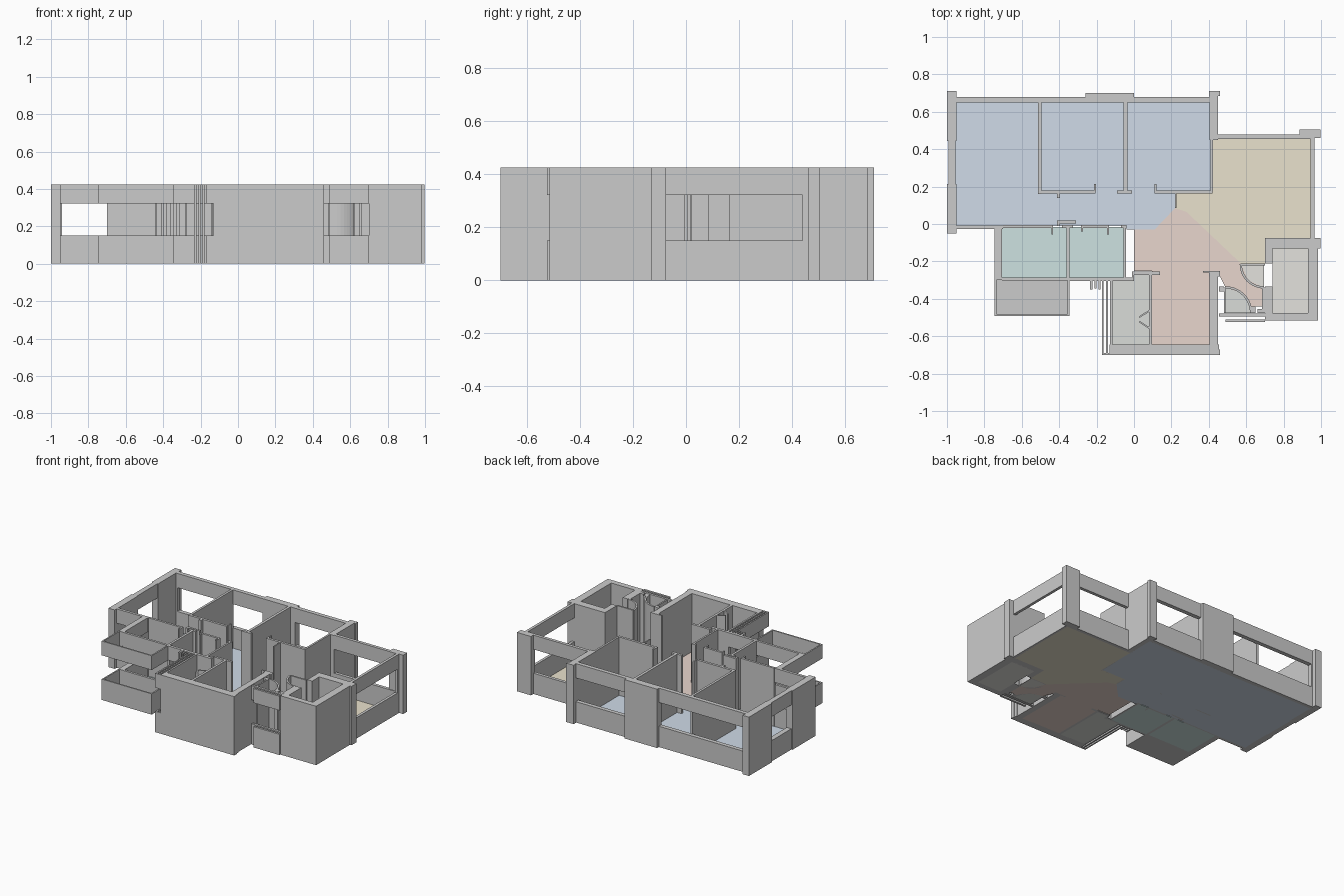
import bpy, bmesh, math

H, SILL, HEAD = 0.425, 0.15, 0.322
FULL = [(0, H)]
OPEN = [(0, SILL), (HEAD, H)]          # wall with a window band left out


def finish(name, bm, color=None):
    bmesh.ops.recalc_face_normals(bm, faces=bm.faces)
    me = bpy.data.meshes.new(name)
    bm.to_mesh(me)
    bm.free()
    ob = bpy.data.objects.new(name, me)
    bpy.context.collection.objects.link(ob)
    if color:
        mat = bpy.data.materials.new(name + "_colour")
        mat.diffuse_color = (*color, 1)
        me.materials.append(mat)
    return ob


def prism(bm, pts, z0, z1):
    low = bm.faces.new([bm.verts.new((x, y, z0)) for x, y in pts])
    ext = bmesh.ops.extrude_face_region(bm, geom=[low], use_keep_orig=True)
    for v in ext["geom"]:
        if isinstance(v, bmesh.types.BMVert):
            v.co.z = z1


def walls(name, rects, bands=FULL):
    bm = bmesh.new()
    for x0, x1, y0, y1 in rects:
        for z0, z1 in bands:
            prism(bm, [(x0, y0), (x1, y0), (x1, y1), (x0, y1)], z0, z1)
    return finish(name, bm)


def floor(name, pts, color, z1=0.004):
    bm = bmesh.new()
    prism(bm, pts, 0, z1)
    return finish(name, bm, color)


def rect(x0, x1, y0, y1):
    return [(x0, y0), (x1, y0), (x1, y1), (x0, y1)]


def arc(cx, cy, r, a0, a1, n=10):
    return [(cx + r * math.cos(math.radians(a0 + (a1 - a0) * i / n)),
             cy + r * math.sin(math.radians(a0 + (a1 - a0) * i / n))) for i in range(n + 1)]


def curved_wall(name, cx, cy, r, a0, a1, t=0.012):
    bm = bmesh.new()
    prism(bm, arc(cx, cy, r, a0, a1) + arc(cx, cy, r - t, a1, a0), 0, H)
    return finish(name, bm)


# Coloured floors
floor("bedroom_floor", [(-.955, -.01), (-.955, .655), (.415, .655), (.415, .17), (.22, .17),
                        (.22, .085), (.11, -.03), (-.04, -.03), (-.04, -.01)], (.63, .71, .81))
floor("living_floor", [(.22, .17), (.415, .17), (.415, .455), (.95, .455), (.95, -.08), (.70, -.08),
                       (.70, -.21), (.57, -.21), (.28, .065), (.22, .085)], (.82, .76, .61))
floor("hall_floor", [(0, -.03), (.11, -.03), (.22, .085), (.28, .065), (.57, -.21), (.61, -.30),
                     (.69, -.34), (.69, -.44), (.62, -.44), (.58, -.37), (.49, -.34), (.45, -.26),
                     (.405, -.26), (.405, -.65), (.095, -.65), (.095, -.25), (0, -.25)], (.81, .67, .61))
TEAL = (.61, .76, .75)
floor("kitchen_floor", rect(-.705, -.36, -.29, -.015), TEAL)
floor("bath_floor", rect(-.345, -.055, -.29, -.015), TEAL)
floor("balcony_floor", rect(-.74, -.35, -.485, -.30), (.65, .65, .65))
floor("closet_floor", [(-.12, -.65), (.085, -.65), (.085, -.27), (0, -.27), (0, -.30), (-.12, -.30)],
      (.70, .72, .69))
floor("side_room_floor", rect(.74, .93, -.475, -.125), (.77, .76, .73))
floor("side_door_floor", [(.695, -.215)] + arc(.695, -.215, .12, 180, 270), (.77, .76, .73))
floor("entry_door_floor", [(.49, -.475)] + arc(.49, -.475, .13, 0, 90), (.70, .72, .69))

# Outer solid walls and piers
walls("left_wall", [(-1, -.95, -.05, .215), (-1, -.95, .445, .71)])
walls("back_piers", [(-.26, 0, .65, .70), (.405, .45, .45, .69), (.40, .46, .685, .71),
                     (.885, .998, .46, .505), (.945, .965, .44, .47), (-.95, -.94, .65, .68)])
walls("side_room_walls", [(.70, .998, -.13, -.075), (.93, .985, -.475, -.12),
                          (.70, .985, -.515, -.475), (.70, .74, -.475, -.335), (.70, .74, -.21, -.12)])
walls("front_room_walls", [(-.13, .455, -.70, -.645), (.405, .45, -.65, -.28),
                           (.40, .46, -.28, -.25), (.37, .41, -.26, -.25), (.45, .46, -.70, -.67)])

# Walls with window bands
walls("back_windows", [(-.95, -.26, .65, .68), (0, .405, .65, .68), (.45, .945, .455, .478)], OPEN)
walls("left_window", [(-.992, -.955, .215, .445)], OPEN)
walls("right_window", [(.945, .965, -.075, .455)], OPEN)
walls("front_windows", [(-.95, -.70, -.028, -.008), (-.745, -.705, -.30, -.028),
                        (-.705, -.345, -.302, -.285), (-.345, -.14, -.305, -.285)], OPEN)
walls("closet_window", [(-.172, -.162, -.69, -.305), (-.15, -.14, -.69, -.305),
                        (-.172, -.13, -.70, -.69)], OPEN)
walls("entry_window", [(.455, .70, -.495, -.478), (.49, .70, -.525, -.51)], OPEN)
walls("balcony_rail", [(-.745, -.345, -.492, -.482), (-.745, -.735, -.482, -.30),
                       (-.355, -.345, -.482, -.30)], OPEN)

# Interior partitions
walls("bedroom_partitions", [(-.512, -.495, .16, .655), (-.512, -.205, .162, .18),
                             (-.09, -.035, .162, .18), (-.055, -.035, .175, .655),
                             (-.035, -.01, .162, .18), (.11, .42, .162, .18),
                             (.408, .422, .175, .46), (-.412, -.395, .14, .165)])
walls("corridor_partitions", [(-.412, -.395, -.01, .02), (-.40, -.31, .003, .018)])
walls("wet_room_partitions", [(-.70, -.44, -.022, -.006), (-.385, -.325, -.022, -.006),
                              (-.28, -.14, -.022, -.006), (-.07, -.04, -.022, -.006),
                              (-.362, -.345, -.29, -.01), (-.055, -.042, -.29, -.01),
                              (-.14, 0, -.305, -.285)])
walls("closet_partitions", [(-.128, -.115, -.65, -.30), (.08, .097, -.65, -.27),
                            (-.005, .14, -.272, -.255), (-.01, 0, -.29, -.255)])
walls("pipe_stubs", [(-.235, -.222, -.35, -.30), (-.21, -.20, -.345, -.30), (-.19, -.18, -.35, -.30)])
walls("entry_stubs", [(.66, .70, -.475, -.455), (.685, .70, -.46, -.34), (.62, .65, -.475, -.44),
                      (.455, .48, -.36, -.335)])

# Open door leaves
walls("door_leaves", [(-.213, -.203, .175, .215), (.11, .12, .175, .215), (-.442, -.432, -.055, -.006),
                      (-.145, -.135, -.055, -.006), (-.283, -.273, -.04, -.006),
                      (.22, .228, .085, .165), (.57, .70, -.222, -.21), (.48, .49, -.475, -.34)])
bm = bmesh.new()
for s in (-1, 1):
    prism(bm, [(.08, -.51 + s * .04), (.03, -.51 + s * .008), (.03, -.51 + s * .018), (.08, -.51 + s * .05)], 0, H)
finish("folding_door", bm)

# Curved door walls
curved_wall("side_door_curve", .695, -.215, .13, 180, 270)
curved_wall("entry_door_curve", .49, -.475, .142, 0, 90)
